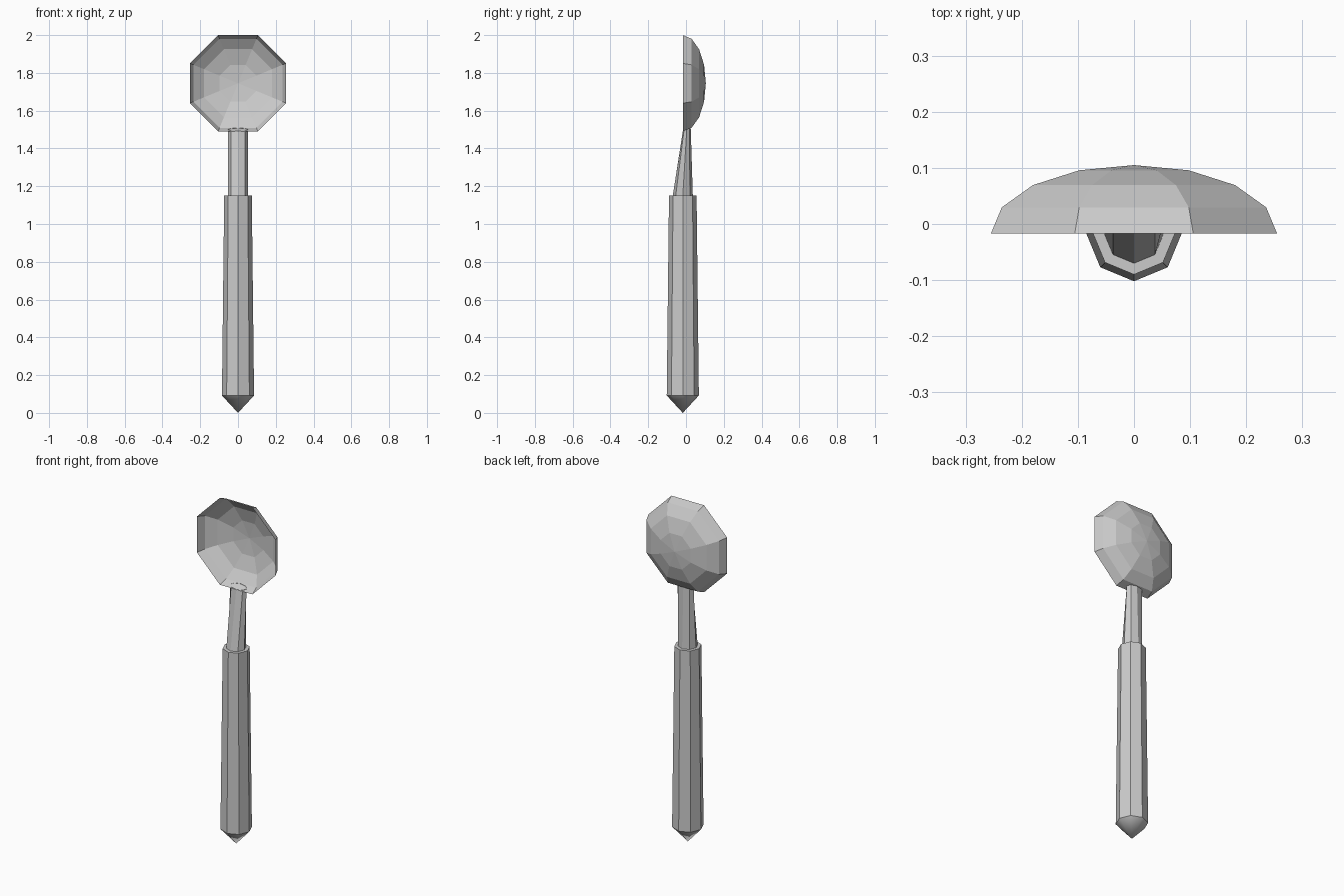
import bpy, bmesh
from math import sin, cos, pi
from mathutils import Vector

if "Cube" in bpy.data.objects:
    bpy.data.objects.remove(bpy.data.objects["Cube"])

SIDES = 8
AXIS_Y = -0.017          # handle axis and bowl rim plane
BOWL_Z, BOWL_R, BOWL_DEPTH = 1.745, 0.255 / cos(pi / 8), 0.122


def loft(name, rings, start_tip=None, end_tip=None, smooth_tip=False):
    """Skin octagonal rings, optionally closing each end to a point."""
    bm = bmesh.new()
    loops = [[bm.verts.new(p) for p in ring] for ring in rings]
    for a, b in zip(loops, loops[1:]):
        for i in range(SIDES):
            j = (i + 1) % SIDES
            bm.faces.new((a[i], a[j], b[j], b[i]))
    for tip, loop in ((start_tip, loops[0]), (end_tip, loops[-1])):
        if tip:
            v = bm.verts.new(tip)
            for i in range(SIDES):
                f = bm.faces.new((loop[i], loop[(i + 1) % SIDES], v))
                f.smooth = smooth_tip
    bmesh.ops.recalc_face_normals(bm, faces=bm.faces)
    if smooth_tip:           # keep the rim around the tip crisp
        for e in bm.edges:
            if len({f.smooth for f in e.link_faces}) == 2:
                e.smooth = False
    mesh = bpy.data.meshes.new(name)
    bm.to_mesh(mesh)
    bm.free()
    obj = bpy.data.objects.new(name, mesh)
    bpy.context.collection.objects.link(obj)
    return obj


def ring_z(rx, ry, y, z, slope=0.0):
    """Octagon around the z axis, corners on the x and y axes."""
    return [Vector((rx * cos(a), y + ry * sin(a), z + slope * sin(a)))
            for a in (i * 2 * pi / SIDES for i in range(SIDES))]


def ring_y(r, y, z):
    """Octagon facing y, flat sides up and down."""
    return [Vector((r * cos(a), y, z + r * sin(a)))
            for a in ((i + 0.5) * 2 * pi / SIDES for i in range(SIDES))]


# Handle: tapered octagonal grip with pointed butt and a flat shoulder
loft("handle",
     [ring_z(0.085, 0.085, AXIS_Y, 0.092),
      ring_z(0.073, 0.073, AXIS_Y, 1.15),
      ring_z(0.053, 0.053, AXIS_Y, 1.15)],
     start_tip=(0, AXIS_Y, 0), smooth_tip=True)

# Neck: flattens and leans back to meet the bowl
loft("neck",
     [ring_z(0.053, 0.053, AXIS_Y, 1.15),
      ring_z(0.053, 0.021, 0.004, 1.50, slope=0.009)])

# Bowl: open, flattened half sphere
steps = [i * pi / 8 for i in range(4)]
bowl = loft("bowl",
            [ring_y(BOWL_R * cos(t), AXIS_Y + BOWL_DEPTH * sin(t), BOWL_Z) for t in steps],
            end_tip=(0, AXIS_Y + BOWL_DEPTH, BOWL_Z))
